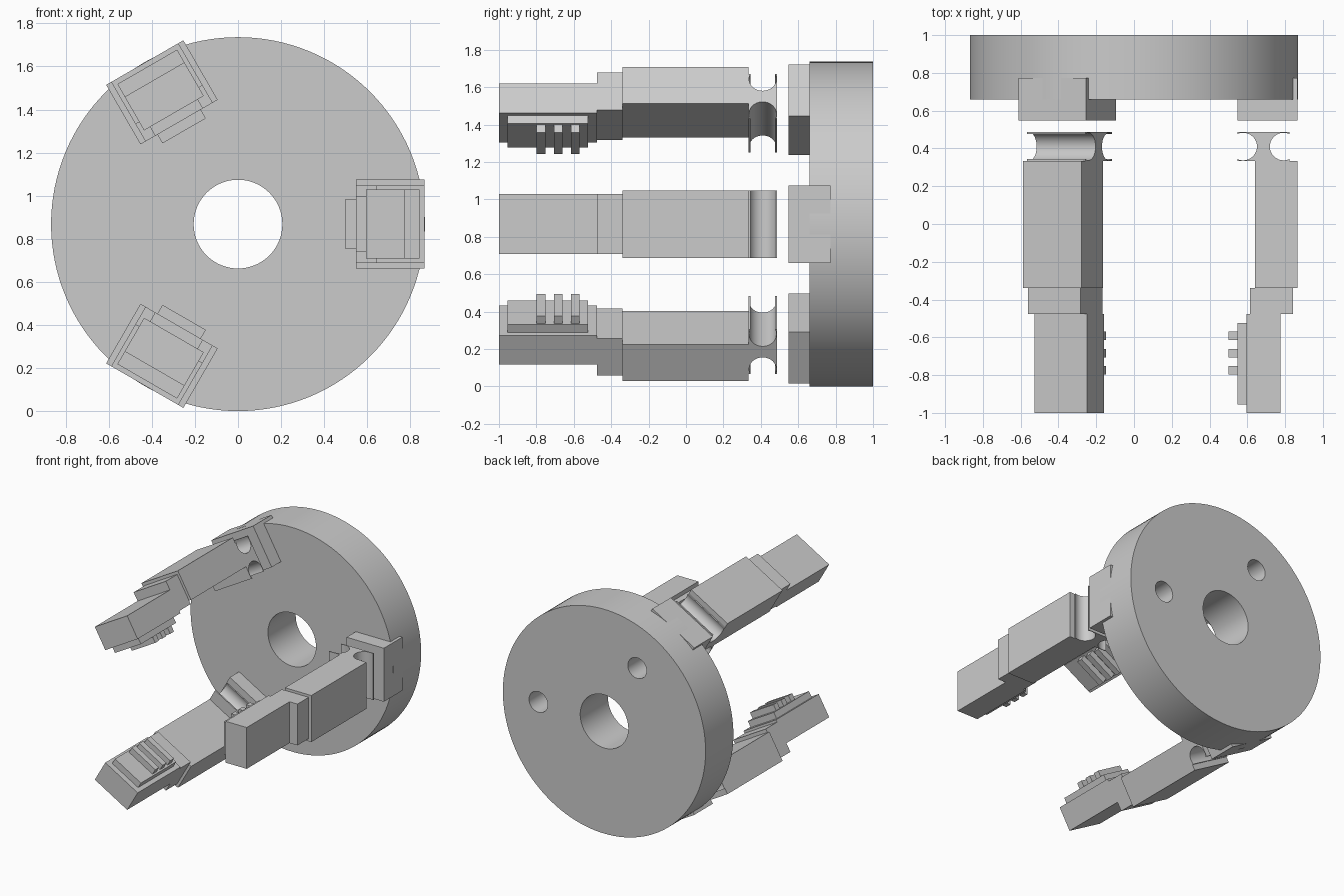
import bpy, bmesh, math
from mathutils import Matrix

if "Cube" in bpy.data.objects:
    bpy.data.objects.remove(bpy.data.objects["Cube"])

R = 0.868                      # disc radius, also height of its axis
CENTER = Matrix.Translation((0, 0, R))


def add_object(name, bm):
    bmesh.ops.recalc_face_normals(bm, faces=bm.faces[:])
    me = bpy.data.meshes.new(name)
    bm.to_mesh(me)
    bm.free()
    ob = bpy.data.objects.new(name, me)
    bpy.context.collection.objects.link(ob)
    return ob


def prism(name, profile, half_width, angle):
    """Extrude a (radius, y) outline across the finger, turned about the disc axis."""
    bm = bmesh.new()
    face = bm.faces.new([bm.verts.new((r, y, -half_width)) for r, y in profile])
    ext = bmesh.ops.extrude_face_region(bm, geom=[face])
    top = [g for g in ext["geom"] if isinstance(g, bmesh.types.BMVert)]
    bmesh.ops.translate(bm, verts=top, vec=(0, 0, 2 * half_width))
    bm.transform(CENTER @ Matrix.Rotation(-angle, 4, 'Y'))
    return add_object(name, bm)


def block(name, r0, r1, y0, y1, half_width, angle):
    return prism(name, [(r0, y0), (r1, y0), (r1, y1), (r0, y1)], half_width, angle)


def cylinder(name, radius, y0, y1, sides, x=0, z=0):
    bm = bmesh.new()
    bmesh.ops.create_cone(bm, cap_ends=True, segments=sides, radius1=radius,
                          radius2=radius, depth=y1 - y0)
    bm.transform(CENTER @ Matrix.Translation((x, (y0 + y1) / 2, z))
                 @ Matrix.Rotation(math.pi / 2, 4, 'X'))
    return add_object(name, bm)


def smooth(ob):
    bpy.ops.object.select_all(action='DESELECT')
    ob.select_set(True)
    bpy.context.view_layer.objects.active = ob
    bpy.ops.object.shade_smooth_by_angle(angle=math.radians(30))


# Base disc with a through bore and two blind holes in the back
disc = cylinder("base_disc", R, 0.66, 1.0, 128)
cutters = [cylinder("bore_cutter", 0.206, 0.5, 1.2, 64)]
for a in (0, math.radians(120)):
    cutters.append(cylinder("hole_cutter", 0.08, 0.775, 1.2, 32,
                            0.564 * math.cos(a), 0.564 * math.sin(a)))
bpy.context.view_layer.objects.active = disc
for c in cutters:
    c.hide_render = True
    mod = disc.modifiers.new("cut", 'BOOLEAN')
    mod.operation, mod.solver, mod.object = 'DIFFERENCE', 'EXACT', c
    bpy.ops.object.modifier_apply(modifier=mod.name)
    bpy.data.objects.remove(c)
smooth(disc)


# Knuckle outline: a thin rectangle with a round notch in each side
def knuckle_profile(r0=0.547, r1=0.823, y0=0.333, y1=0.487, notch=0.073, inset=0.031):
    ym = (y0 + y1) / 2
    lim = math.acos(-inset / notch)      # where the notch meets the edge
    angles = [lim - 2 * lim * i / 24 for i in range(25)]
    inner = [(r0 + inset + notch * math.cos(a), ym + notch * math.sin(a)) for a in angles]
    outer = [(r1 - inset - notch * math.cos(a), ym - notch * math.sin(a)) for a in angles]
    return [(r0, y1)] + inner + [(r0, y0), (r1, y0)] + outer + [(r1, y1)]


# Three identical fingers around the disc
for n in range(3):
    a = math.radians(120 * n)
    tag = f"_{n + 1}"
    block("finger_mount" + tag, 0.547, 0.866, 0.547, 0.773, 0.207, a)
    smooth(prism("knuckle" + tag, knuckle_profile(), 0.18, a))
    block("finger_body" + tag, 0.64, 0.866, -0.34, 0.333, 0.18, a)
    block("finger_collar" + tag, 0.613, 0.843, -0.477, -0.34, 0.16, a)
    block("fingertip" + tag, 0.595, 0.775, -1.0, -0.477, 0.16, a)
    block("grip_pad" + tag, 0.547, 0.595, -0.955, -0.525, 0.128, a)
    for i, y in enumerate((-0.775, -0.684, -0.592)):
        block(f"grip_ridge{tag}_{i + 1}", 0.5, 0.547, y - 0.023, y + 0.023, 0.116, a)
